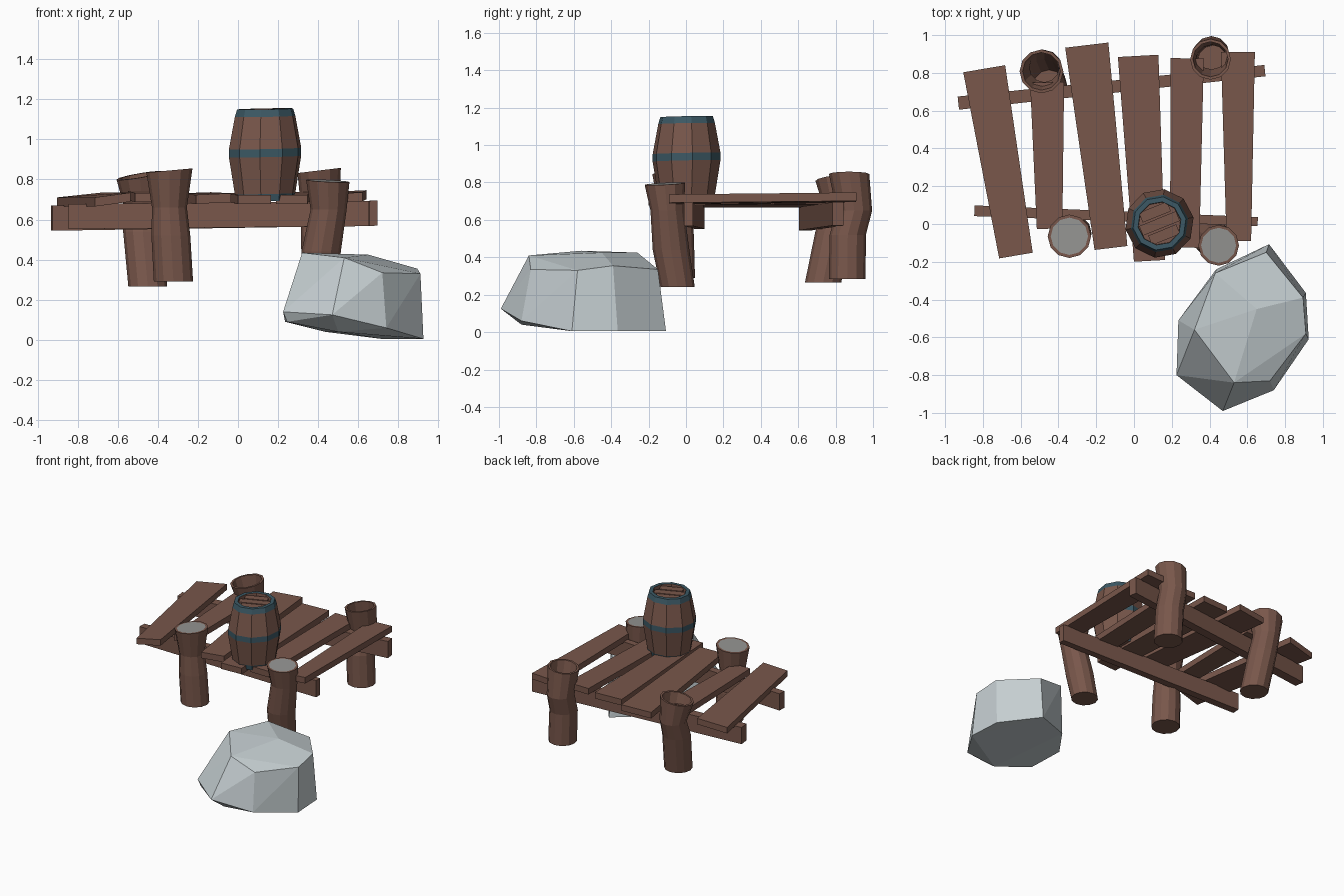
import bpy, bmesh
from math import sin, cos, pi, radians
from mathutils import Vector

cube = bpy.data.objects.get("Cube")
if cube:
    bpy.data.objects.remove(cube, do_unlink=True)


def material(name, rgb):
    mat = bpy.data.materials.new(name)
    mat.use_nodes = True
    mat.diffuse_color = (*rgb, 1)
    mat.node_tree.nodes["Principled BSDF"].inputs["Base Color"].default_value = (*rgb, 1)
    return mat


WOOD = material("brown wood", (0.19, 0.095, 0.07))
CUT = material("grey cut wood", (0.3, 0.3, 0.29))
IRON = material("blue grey iron", (0.045, 0.1, 0.13))
STONE = material("pale stone", (0.56, 0.62, 0.64))


def finish(name, bm, *mats):
    bmesh.ops.recalc_face_normals(bm, faces=bm.faces)
    mesh = bpy.data.meshes.new(name)
    bm.to_mesh(mesh)
    bm.free()
    for mat in mats:
        mesh.materials.append(mat)
    obj = bpy.data.objects.new(name, mesh)
    bpy.context.collection.objects.link(obj)
    return obj


def ring(bm, centre, radius, sides, turn=0.0, tilt=(0, 0)):
    verts = []
    for i in range(sides):
        a = turn + 2 * pi * i / sides
        dx, dy = radius * cos(a), radius * sin(a)
        offset = Vector((dx, dy, dx * tilt[0] + dy * tilt[1]))
        verts.append(bm.verts.new(Vector(centre) + offset))
    return verts


def bridge(bm, a, b, index=0):
    n = len(a)
    for i in range(n):
        j = (i + 1) % n
        bm.faces.new((a[i], a[j], b[j], b[i])).material_index = index


def timber(name, start, end, width_a, width_b, height, along_y=True, roll=0.0):
    """Tapered board between two end centres."""
    bm = bmesh.new()
    ends = []
    direction = (Vector(end) - Vector(start)).normalized()
    side = direction.cross(Vector((0, 0, 1))).normalized()
    for point, width in ((start, width_a), (end, width_b)):
        corners = []
        for s, t in ((-1, -1), (1, -1), (1, 1), (-1, 1)):
            v = Vector(point) + side * s * width / 2
            v.z += t * height / 2 + s * roll
            corners.append(bm.verts.new(v))
        ends.append(corners)
    bridge(bm, *ends)
    for corners in ends:
        bm.faces.new(corners)
    return finish(name, bm, WOOD)


# Deck boards: front centre, back centre, front width, back width, roll
boards = [
    ((-.625, -.167, .70), (-.793, .822, .70), .18, .225, .012),
    ((-.447, -.025, .71), (-.46, .75, .72), .135, .18, 0),
    ((-.122, -.127, .705), (-.25, .947, .71), .175, .23, .004),
    ((.082, -.195, .70), (.022, .89, .71), .165, .215, 0),
    ((.268, -.125, .70), (.282, .877, .715), .155, .175, 0),
    ((.555, -.09, .71), (.55, .91, .72), .13, .18, .004),
]
for i, (front, back, wf, wb, roll) in enumerate(boards):
    timber(f"deck_board_{i + 1}", front, back, wf, wb, .045, roll=roll)

# Cross beams under the deck
timber("front_beam", (-.845, .07, .615), (.655, .013, .63), .057, .047, .125)
timber("back_beam", (-.93, .64, .607), (.693, .812, .632), .07, .06, .125)


# Posts: crooked round logs, either capped or hollow
def post(name, path, tilt, hollow):
    bm = bmesh.new()
    rings = [ring(bm, (x, y, z), r, 12, tilt=tilt if i == 0 else (0, 0))
             for i, (x, y, z, r) in enumerate(path)]
    for a, b in zip(rings, rings[1:]):
        bridge(bm, a, b)
    bm.faces.new(rings[-1])
    x, y, z, r = path[0]
    inner = ring(bm, (x, y, z), r * .86, 12, tilt=tilt)
    bridge(bm, rings[0], inner)
    if hollow:
        for x, y, z, r in path[1:]:
            lower = ring(bm, (x, y, z + .01), r * .86, 12)
            bridge(bm, inner, lower)
            inner = lower
        bm.faces.new(inner)
    else:
        bm.faces.new(inner).material_index = 1
    return finish(name, bm, WOOD, CUT)


post("front_right_post", [(-.342, -.065, .845, .115), (-.342, -.06, .66, .087),
                          (-.335, -.055, .52, .097), (-.322, -.05, .29, .098)], (.09, 0), False)
post("front_left_post", [(.448, -.113, .793, .108), (.452, -.1, .65, .09),
                         (.415, -.08, .44, .098), (.40, -.045, .24, .092)], (-.05, .05), False)
post("back_right_post", [(-.49, .808, .82, .116), (-.475, .83, .66, .092),
                         (-.475, .79, .54, .098), (-.45, .733, .265, .097)], (.17, .1), True)
post("back_left_post", [(.405, .872, .845, .108), (.41, .9, .65, .095),
                        (.41, .865, .52, .097), (.42, .862, .285, .098)], (.12, 0), True)

# Barrel: staves with iron bands and a sunken lid
SIDES, TURN = 10, radians(10)
BX, BY = .135, .003
profile = [(.695, .146, 1), (.73, .153, 0), (.915, .183, 1), (.955, .183, 0),
           (1.115, .153, 1), (1.152, .142, 1), (1.152, .115, 0), (1.125, .113, 0)]
bm = bmesh.new()
loops = [ring(bm, (BX, BY, z), r, SIDES, TURN, (.02, .02)) for z, r, _ in profile]
for a, b, (_, _, colour) in zip(loops, loops[1:], profile):
    bridge(bm, a, b, colour)
bm.faces.new(loops[0])
bm.faces.new(loops[-1])
finish("barrel", bm, WOOD, IRON)

# Slats across the barrel lid
along = Vector((cos(radians(22)), sin(radians(22)), 0))
across = Vector((-along.y, along.x, 0))
for i, (shift, reach) in enumerate(((-.065, .08), (0, .105), (.065, .08))):
    mid = Vector((BX, BY, 1.13)) + across * shift
    timber(f"lid_slat_{i + 1}", mid - along * reach, mid + along * reach, .055, .055, .02)

# Boulder: faceted hull around a lower and an upper outline
lower = [(.47, -.99, .125), (.225, -.8, .14), (.245, -.79, .09), (.235, -.51, .09),
         (.435, -.24, .04), (.715, -.107, .005), (.91, -.365, .005), (.925, -.61, .005),
         (.74, -.88, .06), (.5, -.88, .04)]
upper = [(.32, -.56, .435), (.43, -.26, .425), (.70, -.15, .335), (.895, -.39, .355),
         (.91, -.58, .33), (.72, -.83, .335), (.53, -.84, .41), (.65, -.45, .425)]
bm = bmesh.new()
for point in lower + upper:
    bm.verts.new(point)
bmesh.ops.convex_hull(bm, input=bm.verts)
bmesh.ops.dissolve_limit(bm, angle_limit=radians(4), verts=bm.verts, edges=bm.edges)
finish("boulder", bm, STONE)
